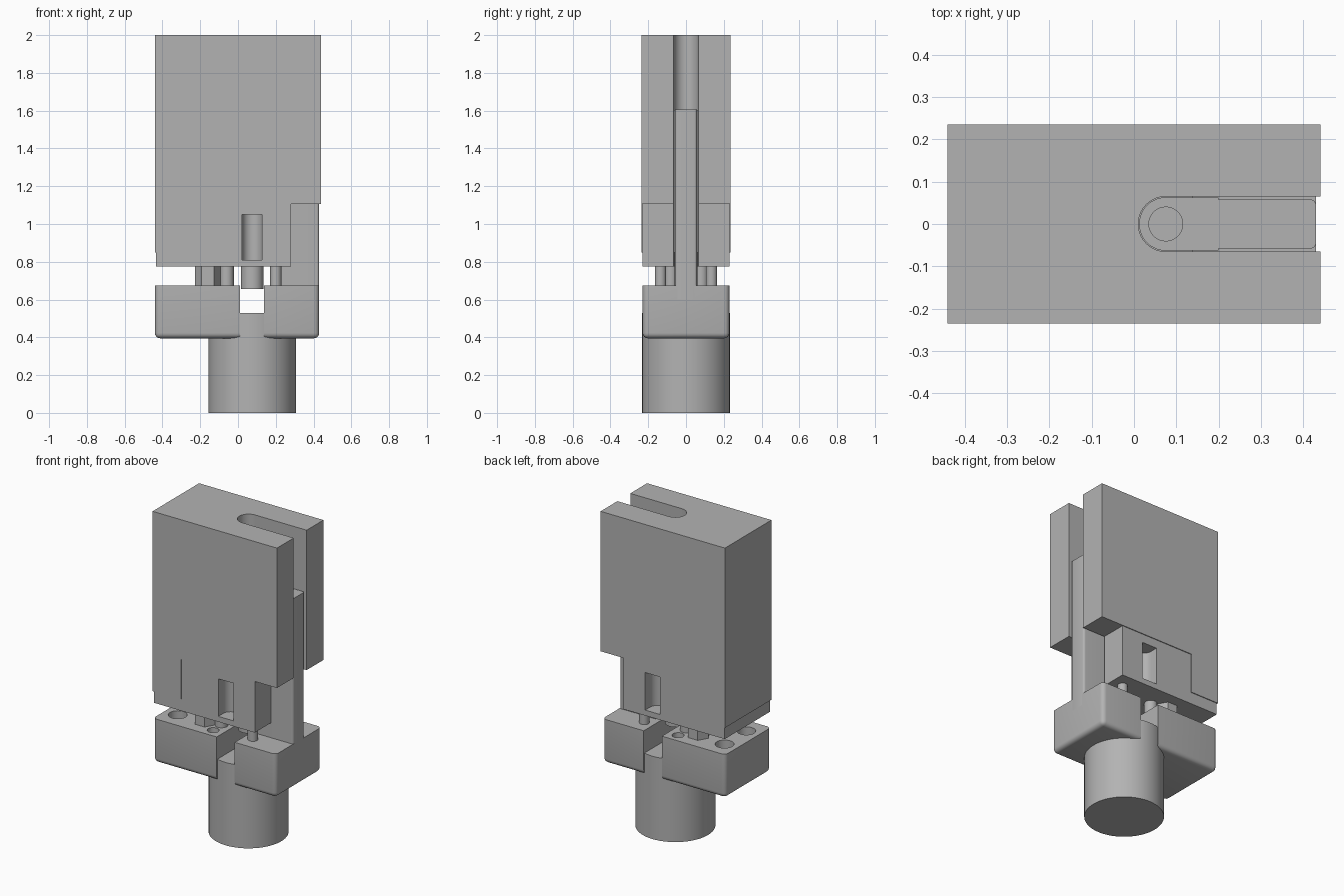
import bpy, bmesh, math

if "Cube" in bpy.data.objects:
    bpy.data.objects.remove(bpy.data.objects["Cube"])

grey = bpy.data.materials.new("plain grey")
grey.use_nodes = True
color = (0.45, 0.45, 0.45, 1)
grey.diffuse_color = color
grey.node_tree.nodes["Principled BSDF"].inputs["Base Color"].default_value = color


def prism(name, points, lo, hi, axis="z"):
    """Extrude an outline along z, or along y for an x-z outline."""
    bm = bmesh.new()
    if axis == "z":
        verts = [bm.verts.new((a, b, lo)) for a, b in points]
        shift = (0, 0, hi - lo)
    else:
        verts = [bm.verts.new((a, lo, b)) for a, b in points]
        shift = (0, hi - lo, 0)
    face = bm.faces.new(verts)
    out = bmesh.ops.extrude_face_region(bm, geom=[face])
    moved = [v for v in out["geom"] if isinstance(v, bmesh.types.BMVert)]
    bmesh.ops.translate(bm, verts=moved, vec=shift)
    bmesh.ops.recalc_face_normals(bm, faces=bm.faces)
    mesh = bpy.data.meshes.new(name)
    bm.to_mesh(mesh)
    bm.free()
    mesh.materials.append(grey)
    obj = bpy.data.objects.new(name, mesh)
    bpy.context.collection.objects.link(obj)
    return obj


def box(name, x0, x1, y0, y1, z0, z1):
    return prism(name, [(x0, y0), (x1, y0), (x1, y1), (x0, y1)], z0, z1)


def arc(x, y, r, start, end, steps):
    angles = [math.radians(start + (end - start) * i / steps) for i in range(steps + 1)]
    return [(x + r * math.cos(a), y + r * math.sin(a)) for a in angles]


def cylinder(name, x, y, r, z0, z1, sides=32):
    return prism(name, arc(x, y, r, 0, 360, sides)[:-1], z0, z1)


def stadium(name, x, end, r, z0, z1):
    """Channel outline: round towards -x, square at the far end."""
    return prism(name, arc(x, 0, r, 90, 270, 20) + [(end, -r), (end, r)], z0, z1)


def activate(obj):
    bpy.ops.object.select_all(action="DESELECT")
    obj.select_set(True)
    bpy.context.view_layer.objects.active = obj


def cut(obj, *cutters):
    for c in cutters:
        mod = obj.modifiers.new("cut", "BOOLEAN")
        mod.operation, mod.solver, mod.object = "DIFFERENCE", "EXACT", c
        activate(obj)
        bpy.ops.object.modifier_apply(modifier=mod.name)
        bpy.data.objects.remove(c)


def bevel(obj, width, rule):
    bm = bmesh.new()
    bm.from_mesh(obj.data)
    edges = [e for e in bm.edges if rule(*e.verts)]
    bmesh.ops.bevel(bm, geom=edges, offset=width, segments=4, profile=0.5, affect="EDGES")
    bm.to_mesh(obj.data)
    bm.free()


AXIS = 0.075  # x of the round slot end, the rod and the foot

# Tall outer housing with a slot open to one side
housing = prism("housing", [(-0.44, 2), (0.44, 2), (0.44, 1.105), (-0.24, 1.105),
                            (-0.24, 0.85), (-0.44, 0.85)], -0.235, 0.235, "y")
cut(housing, stadium("slot_cutter", AXIS, 0.6, 0.065, 0.5, 2.2))

# Inner body below the housing, with rounded windows front and back
body = box("inner_body", -0.435, 0.28, -0.23, 0.23, 0.775, 1.12)
cut(body, stadium("slot_cutter", AXIS, 0.6, 0.065, 0.5, 2.2))
for s in (-1, 1):
    outline = [(x, s * y) for x, y in arc(AXIS, 0.18, 0.053, 180, 360, 16)]
    outline += [(AXIS + 0.053, s * 0.3), (AXIS - 0.053, s * 0.3)]
    cut(body, prism("window_cutter", outline, 0.81, 1.05))

# Upright guide inside the slot
rail = box("guide_rail", 0.17, 0.43, -0.058, 0.058, 0.6, 1.605)
bevel(rail, 0.014, lambda a, b: min(a.co.x, b.co.x) > 0.4 and a.co.y * b.co.y > 0
      and abs(a.co.z - b.co.z) > 0.1)
head = stadium("guide_back", AXIS, 0.2, 0.063, 0.85, 1.604)
cut(head, cylinder("bore_cutter", AXIS, 0, 0.04, 1.2, 1.8))
rod = cylinder("guide_rod", AXIS, 0, 0.06, 0.655, 0.9)

# Base with rounded lower edges, a cross notch and blind holes
base = box("base", -0.44, 0.43, -0.23, 0.23, 0.395, 0.675)
bevel(base, 0.028, lambda a, b: a.co.z < 0.5 or b.co.z < 0.5)
cut(base, box("notch_cutter", 0.01, 0.138, -0.4, 0.4, 0.2, 0.9))
for s in (-1, 1):
    cut(base, cylinder("hole_cutter", -0.35, s * 0.11, 0.055, 0.5, 0.8),
        cylinder("small_hole_cutter", -0.06, s * 0.165, 0.035, 0.5, 0.8))

# Round foot
foot = cylinder("foot", AXIS, 0, 0.232, 0, 0.53, 64)

# Columns and pins linking the base to the body
parts = [housing, body, rail, head, rod, base, foot]
for side, s in (("front", -1), ("back", 1)):
    parts += [cylinder(side + "_column", -0.16, s * 0.1, 0.068, 0.6, 0.8, 6),
              cylinder(side + "_inner_pin", -0.06, s * 0.08, 0.038, 0.6, 0.8, 20),
              cylinder(side + "_outer_pin", 0.2, s * 0.135, 0.03, 0.6, 0.8, 20)]

for obj in parts:
    activate(obj)
    bpy.ops.object.shade_smooth_by_angle(angle=math.radians(30))
